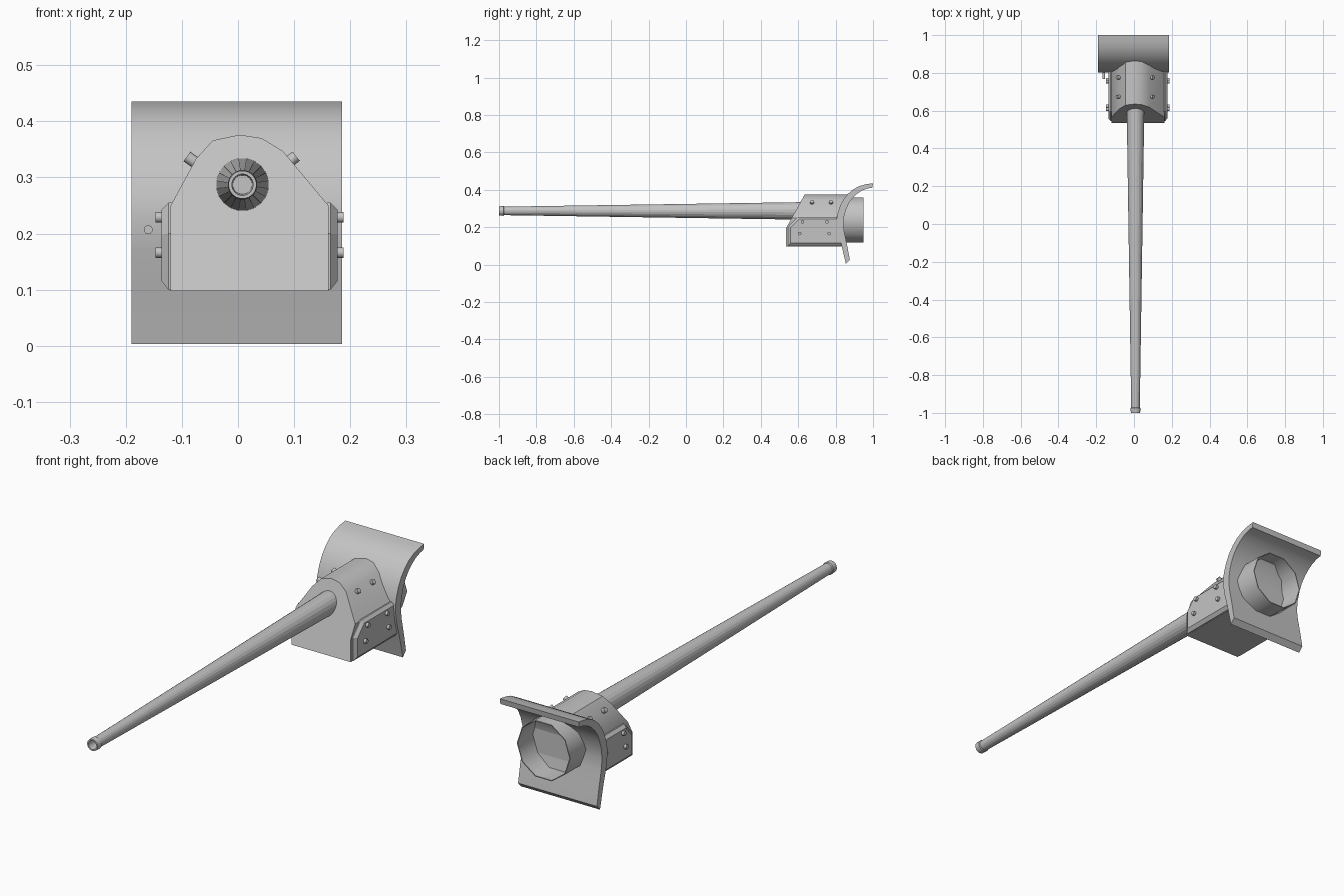
import bpy, bmesh, math
from mathutils import Vector

if "Cube" in bpy.data.objects:
    bpy.data.objects.remove(bpy.data.objects["Cube"])

steel = bpy.data.materials.new("steel grey")
steel.diffuse_color = (0.55, 0.55, 0.55, 1)
steel.use_nodes = True
steel.node_tree.nodes["Principled BSDF"].inputs["Base Color"].default_value = steel.diffuse_color


def finish(name, bm, smooth=None):
    bmesh.ops.recalc_face_normals(bm, faces=bm.faces)
    mesh = bpy.data.meshes.new(name)
    bm.to_mesh(mesh)
    bm.free()
    mesh.materials.append(steel)
    ob = bpy.data.objects.new(name, mesh)
    bpy.context.collection.objects.link(ob)
    if smooth:
        bpy.ops.object.select_all(action='DESELECT')
        ob.select_set(True)
        bpy.context.view_layer.objects.active = ob
        bpy.ops.object.shade_smooth_by_angle(angle=math.radians(smooth))
    return ob


def loft(name, loops, smooth=None):
    """Skin a row of closed loops and cap both ends."""
    bm = bmesh.new()
    rings = [[bm.verts.new(p) for p in loop] for loop in loops]
    n = len(rings[0])
    for a, b in zip(rings, rings[1:]):
        for i in range(n):
            j = (i + 1) % n
            bm.faces.new((a[i], a[j], b[j], b[i]))
    bm.faces.new(rings[0])
    bm.faces.new(rings[-1])
    return finish(name, bm, smooth)


def ring(x, y, z, r, n):
    """Circle facing along y."""
    return [(x + r * math.sin(2 * math.pi * (i + .5) / n), y,
             z + r * math.cos(2 * math.pi * (i + .5) / n)) for i in range(n)]


def interp(points, t):
    for (t0, v0), (t1, v1) in zip(points, points[1:]):
        if t <= t1:
            return v0 + (v1 - v0) * (t - t0) / (t1 - t0)
    return points[-1][1]


def bolt(name, base, direction, r, length):
    d = Vector(direction).normalized()
    bm = bmesh.new()
    bmesh.ops.create_cone(bm, cap_ends=True, segments=10, radius1=r, radius2=r, depth=length)
    bm.transform(d.to_track_quat('Z', 'Y').to_matrix().to_4x4())
    bmesh.ops.translate(bm, verts=bm.verts, vec=Vector(base))
    finish(name, bm, 40)


# Tapered barrel with muzzle band and recessed bore
BX, BZ = 0.008, 0.287
profile = [(-0.94, .017), (-1.0, .019), (-1.0, .025), (-.975, .0265),
           (-.972, .023), (0.66, .048)]
loft("barrel", [ring(BX, y, BZ, r, 20) for y, r in profile])

# Curved shield, thick arc swept across x
front = [(.855, .003), (.832, .1), (.812, .17), (.803, .23), (.809, .27), (.824, .315),
         (.843, .35), (.866, .378), (.895, .403), (.93, .421), (.965, .43), (1.0, .435)]
back = [(.876, .025), (.862, .1), (.847, .17), (.841, .215), (.846, .26), (.858, .3),
        (.873, .332), (.893, .358), (.917, .38), (.943, .397), (.97, .407), (.996, .411)]
section = front + back[::-1]
bm = bmesh.new()
sides = [[bm.verts.new((x, y, z)) for y, z in section] for x in (-.19, .185)]
n, h = len(section), len(front)
for i in range(n):
    j = (i + 1) % n
    bm.faces.new((sides[0][i], sides[0][j], sides[1][j], sides[1][i]))
for s in sides:
    for i in range(h - 1):
        bm.faces.new((s[i], s[i + 1], s[n - 2 - i], s[n - 1 - i]))
finish("shield", bm, 30)

# Mantlet housing: domed outline, sloped nose, rear following the shield
outline = [(-.12, .098), (-.12, .195), (-.12, .25), (-.075, .333), (-.045, .366),
           (.003, .376), (.042, .37), (.08, .347), (.161, .25), (.161, .195), (.161, .098)]
nose = [(.098, .535), (.195, .535), (.376, .635)]
rear = [(z, y + .012) for y, z in front]
loft("housing", [[(x, interp(nose, z), z) for x, z in outline],
                 [(x, interp(rear, z), z) for x, z in outline]], 35)

# Bevelled side plates with four bolts each
inner = [(.545, .1), (.545, .2), (.597, .255), (.835, .255), (.835, .1)]
outer = [(.56, .115), (.56, .197), (.604, .243), (.83, .243), (.83, .115)]
for side, x0, s in (("left", -.12, -1), ("right", .161, 1)):
    loft(side + "_plate", [[(x0 - s * .002, y, z) for y, z in inner],
                           [(x0 + s * .004, y, z) for y, z in inner],
                           [(x0 + s * .016, y, z) for y, z in outer]])
    for i, (y, z) in enumerate([(.623, .229), (.754, .229), (.608, .166), (.765, .166)]):
        bolt(f"{side}_plate_bolt_{i}", (x0 + s * .019, y, z), (s, 0, 0), .0095, .016)

# Bolts on the sloped shoulders
for i, y in enumerate((.674, .775)):
    bolt(f"left_shoulder_bolt_{i}", (-.082, y, .331), (-.8, 0, .55), .0105, .022)
    bolt(f"right_shoulder_bolt_{i}", (.095, y, .331), (.78, 0, .62), .0105, .022)

# Sight stub on the shield
bolt("sight_stub", (-.16, .79, .207), (0, -1, 0), .008, .046)

# Open breech sleeve behind the shield
loft("breech_sleeve", [ring(.012, y, .238, r, 10) for y, r in
                       ((.842, .127), (.95, .127), (.95, .123), (.848, .123))], 40)
